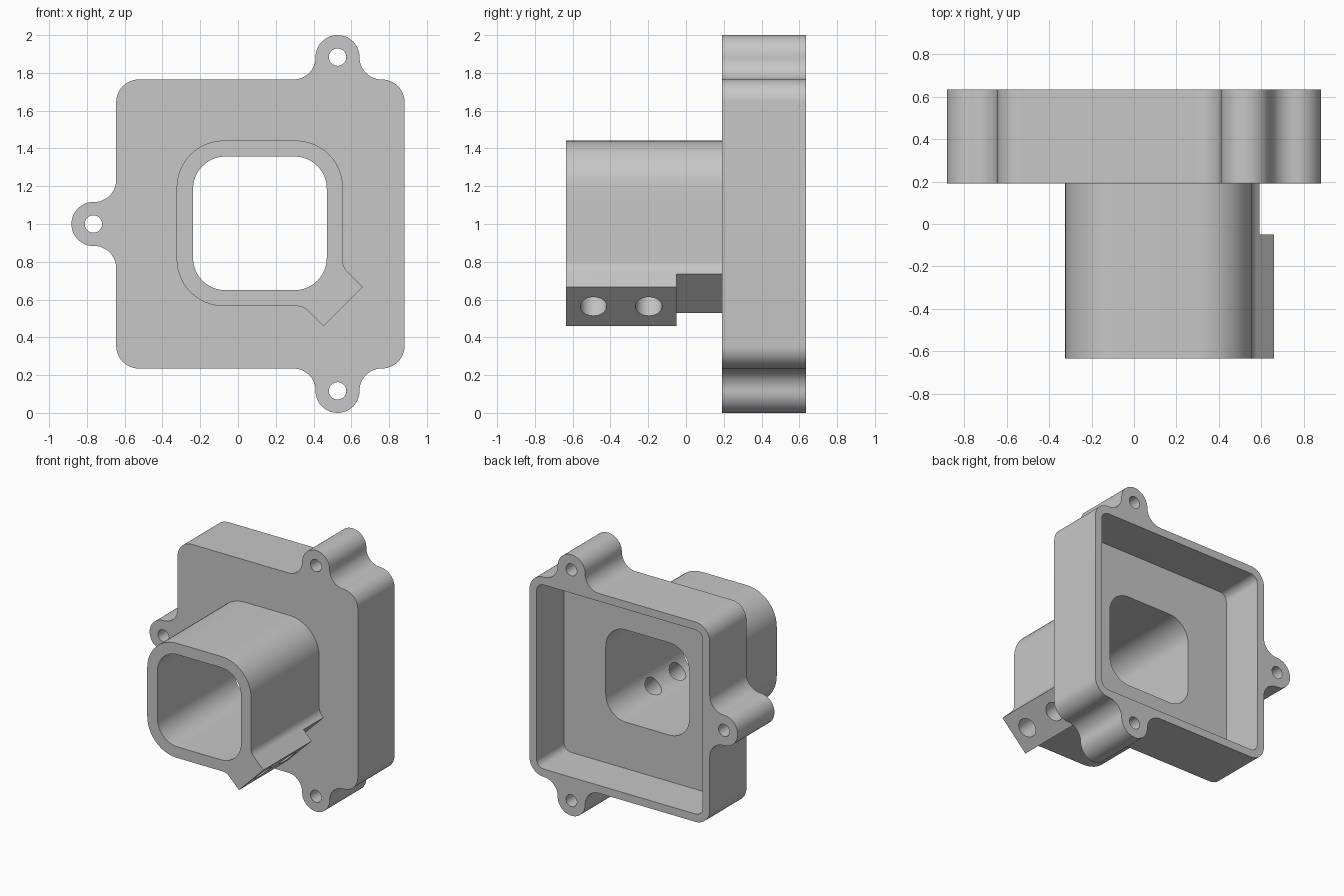
import bpy, bmesh, math
from mathutils import Vector

cube = bpy.data.objects.get("Cube")
if cube:
    bpy.data.objects.remove(cube, do_unlink=True)

grey = bpy.data.materials.new("plain grey")
grey.use_nodes = True
COLOUR = (0.57, 0.57, 0.57, 1)
grey.diffuse_color = COLOUR
grey.node_tree.nodes["Principled BSDF"].inputs["Base Color"].default_value = COLOUR


def rounded(corners, steps=12):
    """Outline in x, z whose corners (x, z, radius) are replaced by arcs."""
    points = []
    for i, (x, z, r) in enumerate(corners):
        c = Vector((x, z))
        if r == 0:
            points.append(c)
            continue
        a = (Vector(corners[i - 1][:2]) - c).normalized()
        b = (Vector(corners[(i + 1) % len(corners)][:2]) - c).normalized()
        half = a.angle(b) / 2
        centre = c + (a + b).normalized() * (r / math.sin(half))
        start = c + a * (r / math.tan(half)) - centre
        end = c + b * (r / math.tan(half)) - centre
        sweep = math.pi - 2 * half
        for k in range(steps + 1):
            t = k / steps
            points.append(centre + (start * math.sin((1 - t) * sweep)
                                    + end * math.sin(t * sweep)) / math.sin(sweep))
    clean = []
    for p in points:
        if not clean or (p - clean[-1]).length > 1e-4:
            clean.append(p)
    if (clean[0] - clean[-1]).length < 1e-4:
        clean.pop()
    return clean


def prism(name, outline, y0, y1):
    bm = bmesh.new()
    face = bm.faces.new([bm.verts.new((x, y0, z)) for x, z in outline])
    new = bmesh.ops.extrude_face_region(bm, geom=[face])["geom"]
    verts = [v for v in new if isinstance(v, bmesh.types.BMVert)]
    bmesh.ops.translate(bm, vec=(0, y1 - y0, 0), verts=verts)
    bmesh.ops.recalc_face_normals(bm, faces=bm.faces)
    mesh = bpy.data.meshes.new(name)
    bm.to_mesh(mesh)
    bm.free()
    mesh.materials.append(grey)
    obj = bpy.data.objects.new(name, mesh)
    bpy.context.collection.objects.link(obj)
    return obj


def box(x0, x1, z0, z1, r):
    return rounded([(x0, z1, r), (x1, z1, r), (x1, z0, r), (x0, z0, r)])


def drill(name, start, end, radius):
    start, end = Vector(start), Vector(end)
    bpy.ops.mesh.primitive_cylinder_add(vertices=40, radius=radius,
                                        depth=(end - start).length,
                                        location=(start + end) / 2)
    obj = bpy.context.object
    obj.name = name
    obj.rotation_euler = (end - start).to_track_quat('Z', 'Y').to_euler()
    obj.data.materials.append(grey)
    return obj


def cut(obj, cutters):
    bpy.context.view_layer.objects.active = obj
    for cutter in cutters:
        cutter.hide_render = True
        mod = obj.modifiers.new("cut", 'BOOLEAN')
        mod.operation, mod.solver, mod.object = 'DIFFERENCE', 'EXACT', cutter
        bpy.ops.object.modifier_apply(modifier=mod.name)


def finish(obj):
    bpy.ops.object.select_all(action='DESELECT')
    obj.select_set(True)
    bpy.context.view_layer.objects.active = obj
    bpy.ops.object.shade_smooth_by_angle(angle=math.radians(30))


# Housing block with three screw ears
LEFT, RIGHT, BOTTOM, TOP = -0.645, 0.882, 0.235, 1.765
FRONT, BACK = 0.19, 0.634
EAR, R = 0.527, 0.1165
top_ear = [(EAR - R, TOP, R), (EAR - R, 2, R), (EAR + R, 2, R), (EAR + R, TOP, R)]
bottom_ear = [(x, 2 - z, r) for x, z, r in reversed(top_ear)]
side_ear = [(LEFT, 1 - R, R), (-RIGHT, 1 - R, R), (-RIGHT, 1 + R, R), (LEFT, 1 + R, R)]
outline = ([(LEFT, TOP, 0.12)] + top_ear + [(RIGHT, TOP, 0.12), (RIGHT, BOTTOM, 0.12)]
           + bottom_ear + [(LEFT, BOTTOM, 0.12)] + side_ear)
housing = prism("housing", rounded(outline), FRONT, BACK)

# Square tube with a diagonal clamp lug on one corner
tube = prism("tube", rounded([
    (-0.325, 1.442, 0.25), (0.555, 1.442, 0.25), (0.555, 0.772, 0.08),
    (0.66, 0.667, 0), (0.452, 0.459, 0), (0.346, 0.565, 0.08),
    (-0.325, 0.565, 0.25)]), -BACK, FRONT)

# Cutters: cavity, bore, lug step, screw holes and clamp holes
cavity = prism("cavity_cutter", box(LEFT + 0.06, RIGHT - 0.06, BOTTOM + 0.06, TOP - 0.06, 0.06),
               0.30, 0.8)
bore = prism("bore_cutter", box(-0.238, 0.47, 0.65, 1.357, 0.17), -0.8, 0.5)
step = prism("step_cutter", [Vector(p) for p in
             ((0.63, 0.775), (0.34, 0.485), (0.45, 0.36), (0.78, 0.66))], -0.05, 0.3)
screws = [drill("screw_hole_cutter", (x, 0, z), (x, 0.8, z), 0.046)
          for x, z in ((EAR, 2 - R), (EAR, R), (-RIGHT + R, 1))]
clamps = [drill("clamp_hole_cutter", (0.30, y, 0.82), (0.70, y, 0.42), 0.07)
          for y in (-0.49, -0.197)]
bpy.context.view_layer.update()

cut(housing, [cavity, bore] + screws)
cut(tube, [bore, step] + clamps)
for cutter in [cavity, bore, step] + screws + clamps:
    bpy.data.objects.remove(cutter, do_unlink=True)
for part in (housing, tube):
    finish(part)
